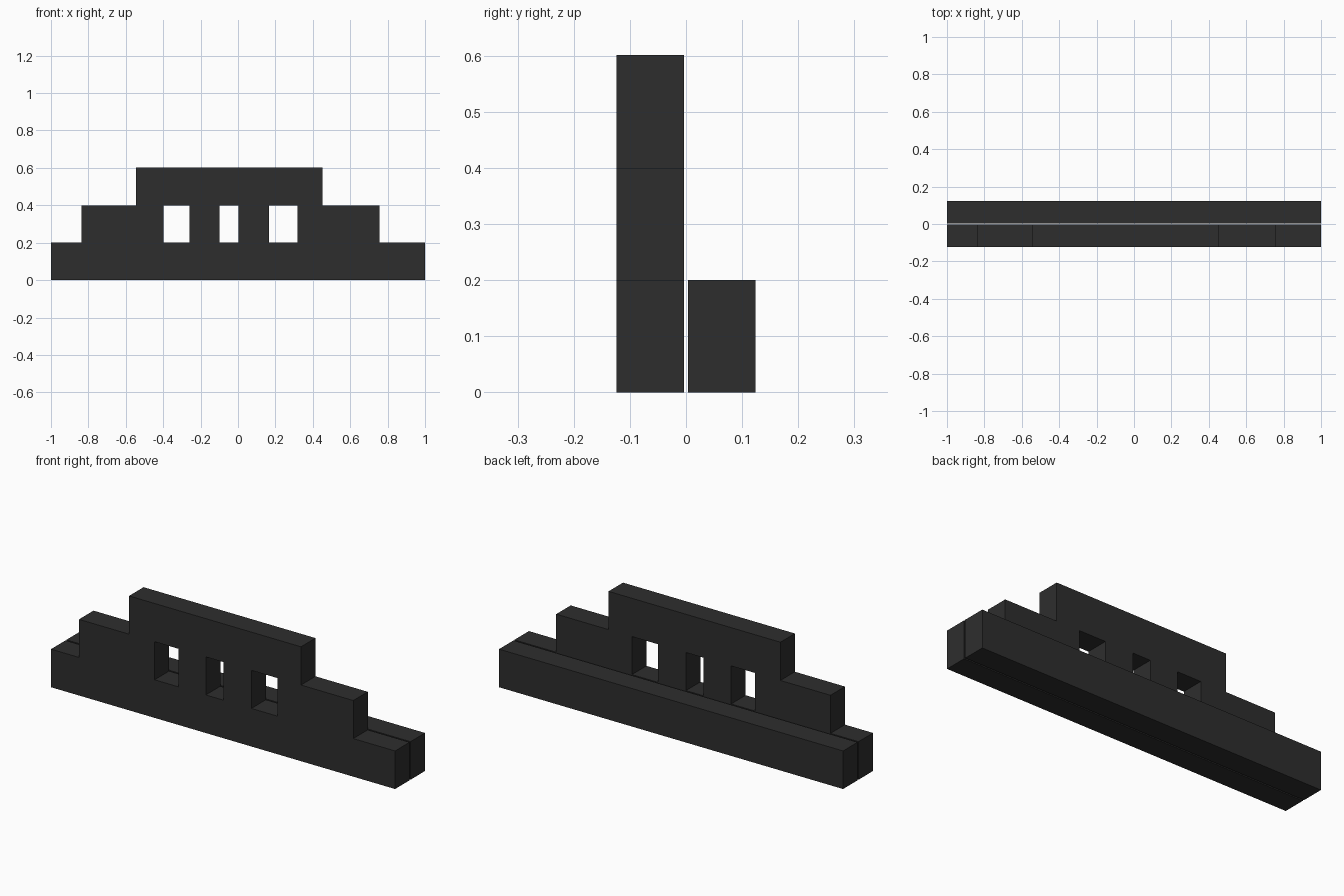
import bpy
import math

if "Cube" in bpy.data.objects:
    bpy.data.objects.remove(bpy.data.objects["Cube"])

dark = bpy.data.materials.new("charcoal")
dark.diffuse_color = (0.027, 0.027, 0.027, 1)
dark.use_nodes = True
dark.node_tree.nodes["Principled BSDF"].inputs["Base Color"].default_value = dark.diffuse_color


def rect(x0, x1, z0, z1):
    return [(x0, z0), (x1, z0), (x1, z1), (x0, z1)]


def slab(name, outlines, y0, y1):
    """Extrude closed x-z outlines (inner ones become holes) from y0 to y1."""
    cu = bpy.data.curves.new(name, 'CURVE')
    cu.dimensions = '2D'
    cu.fill_mode = 'BOTH'
    cu.extrude = (y1 - y0) / 2
    for pts in outlines:
        sp = cu.splines.new('POLY')
        sp.points.add(len(pts) - 1)
        for p, (x, z) in zip(sp.points, pts):
            p.co = (x, z, 0, 1)
        sp.use_cyclic_u = True
    ob = bpy.data.objects.new(name, cu)
    bpy.context.collection.objects.link(ob)
    ob.location.y = (y0 + y1) / 2
    ob.rotation_euler.x = math.pi / 2
    bpy.ops.object.select_all(action='DESELECT')
    ob.select_set(True)
    bpy.context.view_layer.objects.active = ob
    bpy.ops.object.convert(target='MESH')
    bpy.ops.object.transform_apply(location=True, rotation=True, scale=True)
    bpy.ops.object.shade_flat()
    ob.data.materials.clear()
    ob.data.materials.append(dark)


# Stepped front wall with three window openings
stepped = [(-1, 0), (1, 0), (1, 0.2), (0.757, 0.2), (0.757, 0.4), (0.453, 0.4),
           (0.453, 0.601), (-0.546, 0.601), (-0.546, 0.4), (-0.837, 0.4),
           (-0.837, 0.2), (-1, 0.2)]
windows = [rect(a, b, 0.2, 0.4)
           for a, b in ((-0.398, -0.26), (-0.10, 0.003), (0.165, 0.317))]
slab("front_wall", [stepped] + windows, -0.124, -0.004)

# Plain low beam behind, with a thin gap between
slab("back_beam", [rect(-1, 1, 0, 0.2)], 0.004, 0.124)
